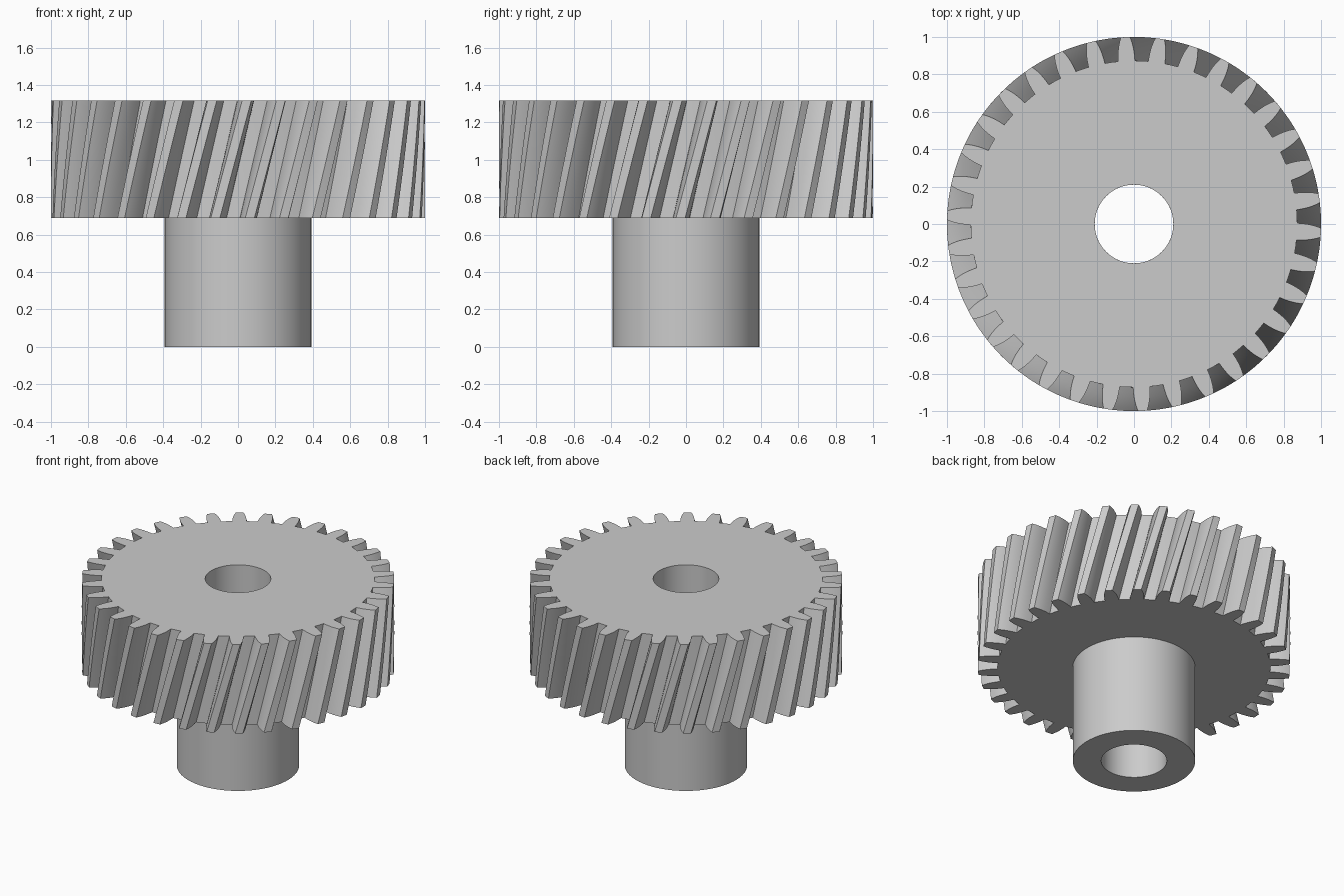
import bpy, bmesh
from math import sin, cos, radians

if "Cube" in bpy.data.objects:
    bpy.data.objects.remove(bpy.data.objects["Cube"], do_unlink=True)

TEETH = 34
PITCH = 360 / TEETH
PHASE = -PITCH / 4              # a tooth axis on the top face
TWIST = 9.6                     # helix turn from bottom to top, degrees
Z_HUB, Z_TOP = 0.69, 1.316
R_BORE, R_HUB = 0.21, 0.392
LAYERS = 10

# Half of one tooth: radius and half angle, root to tip
FLANK = [(0.873, 2.95), (0.90, 2.82), (0.925, 2.62), (0.945, 2.40),
         (0.965, 2.10), (0.983, 1.77), (1.0, 1.4)]

steel = bpy.data.materials.new("steel_grey")
steel.use_nodes = True
colour = (0.6, 0.6, 0.6, 1)
steel.diffuse_color = colour
steel.node_tree.nodes["Principled BSDF"].inputs["Base Color"].default_value = colour


def loft(name, rings):
    """Join rings of (radius, degrees, z) points into one smooth-shaded object."""
    bm = bmesh.new()
    loops = [[bm.verts.new((r * cos(radians(a)), r * sin(radians(a)), z))
              for r, a, z in ring] for ring in rings]
    for low, high in zip(loops, loops[1:]):
        n = len(low)
        for j in range(n):
            k = (j + 1) % n
            bm.faces.new((low[j], low[k], high[k], high[j]))
    mesh = bpy.data.meshes.new(name)
    bm.to_mesh(mesh)
    bm.free()
    mesh.materials.append(steel)
    obj = bpy.data.objects.new(name, mesh)
    bpy.context.collection.objects.link(obj)
    bpy.ops.object.select_all(action='DESELECT')
    obj.select_set(True)
    bpy.context.view_layer.objects.active = obj
    bpy.ops.object.shade_smooth_by_angle(angle=radians(30))


# Outline of the whole gear: rising flank, tip, falling flank, root
outline = []
for t in range(TEETH):
    mid = PHASE + t * PITCH
    outline += [(r, mid - a) for r, a in FLANK]
    outline.append((FLANK[-1][0], mid))
    outline += [(r, mid + a) for r, a in reversed(FLANK)]
    outline.append((FLANK[0][0], mid + PITCH / 2))

# Gear wheel: bottom face, twisted toothed wall, top face
wheel = [[(R_HUB - 0.01, a - TWIST, Z_HUB) for r, a in outline]]
for i in range(LAYERS + 1):
    f = i / LAYERS
    wheel.append([(r, a - TWIST * (1 - f), Z_HUB + f * (Z_TOP - Z_HUB))
                  for r, a in outline])
wheel.append([(R_BORE, a, Z_TOP) for r, a in outline])
loft("helical_gear_wheel", wheel)

# Hub sleeve: through bore, bottom rim, outer wall
SIDES = 96
hub = [[(r, 360 * j / SIDES, z) for j in range(SIDES)]
       for r, z in [(R_BORE, Z_TOP), (R_BORE, 0), (R_HUB, 0), (R_HUB, Z_HUB)]]
loft("hub_sleeve", hub)
